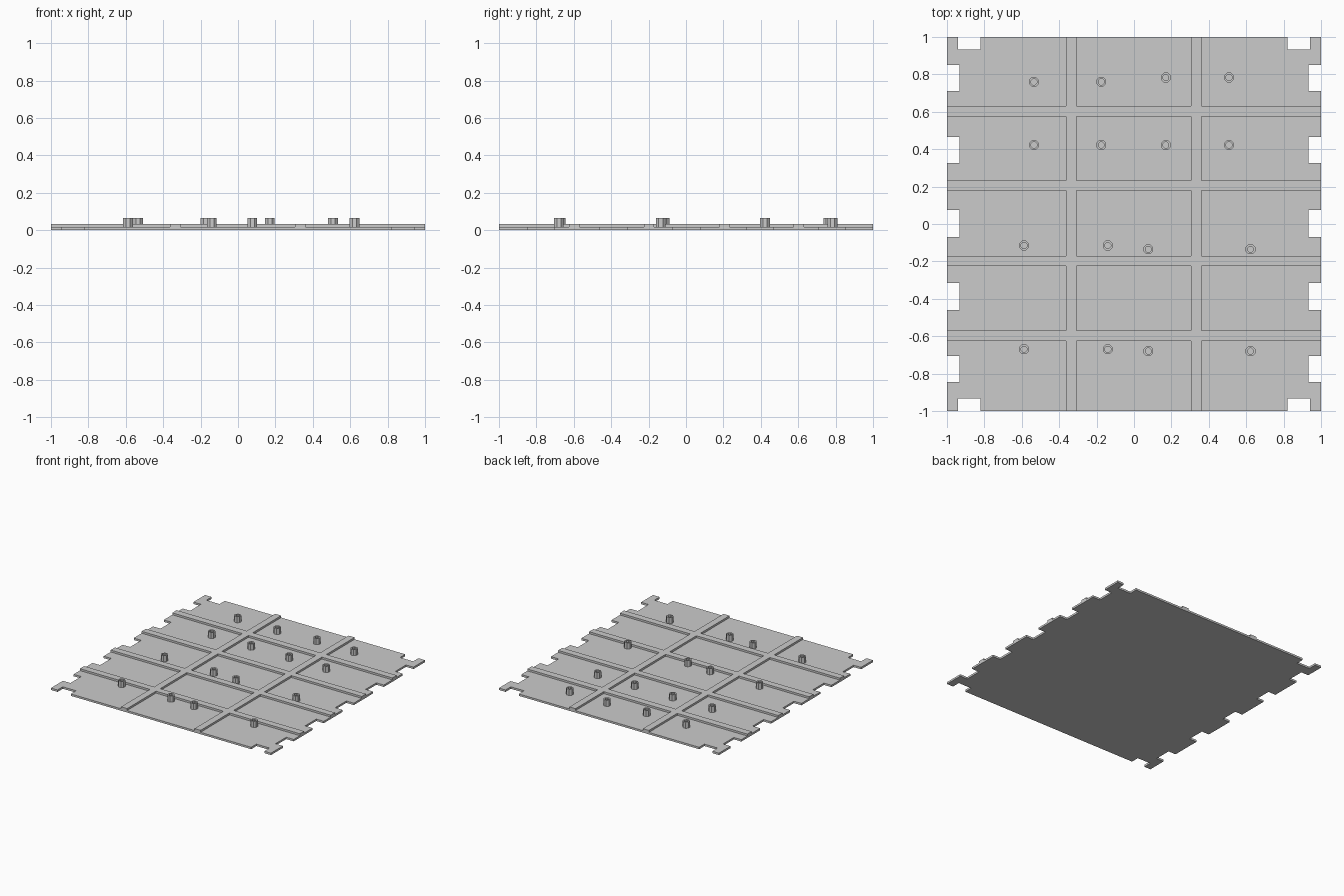
import bpy
import bmesh
import math

cube = bpy.data.objects.get("Cube")
if cube:
    bpy.data.objects.remove(cube, do_unlink=True)

grey = bpy.data.materials.new("light_grey")
grey.use_nodes = True
colour = (0.6, 0.6, 0.6, 1)
grey.diffuse_color = colour
grey.node_tree.nodes["Principled BSDF"].inputs["Base Color"].default_value = colour

PLATE_TOP, RIB_TOP, POST_TOP = 0.016, 0.032, 0.066
SIDE_NOTCHES = [(-0.845, -0.705), (-0.46, -0.315), (-0.07, 0.075), (0.325, 0.465), (0.71, 0.85)]
END_NOTCHES = [(-0.94, -0.82), (0.82, 0.94)]
NOTCH_DEPTH = 0.068
RIBS_X = [(-0.363, -0.308), (0.305, 0.36)]
RIBS_Y = [(-0.625, -0.57), (-0.225, -0.17), (0.178, 0.232), (0.575, 0.632)]


def inside(value, spans):
    return any(a < value < b for a, b in spans)


def cuts(spans, extra=()):
    return sorted({-1, 1, *extra, *(v for span in spans for v in span)})


def finish(name, bm):
    bmesh.ops.recalc_face_normals(bm, faces=bm.faces)
    mesh = bpy.data.meshes.new(name)
    bm.to_mesh(mesh)
    bm.free()
    mesh.materials.append(grey)
    obj = bpy.data.objects.new(name, mesh)
    bpy.context.collection.objects.link(obj)
    return obj


def slab(name, xs, ys, keep, z0, z1):
    """Extrude the kept cells of a grid into one clean slab."""
    bm = bmesh.new()
    grid = [[bm.verts.new((x, y, z0)) for y in ys] for x in xs]
    for i in range(len(xs) - 1):
        for j in range(len(ys) - 1):
            if keep((xs[i] + xs[i + 1]) / 2, (ys[j] + ys[j + 1]) / 2):
                bm.faces.new((grid[i][j], grid[i + 1][j], grid[i + 1][j + 1], grid[i][j + 1]))
    bmesh.ops.delete(bm, geom=[v for v in bm.verts if not v.link_faces], context='VERTS')
    result = bmesh.ops.extrude_face_region(bm, geom=bm.faces[:], use_keep_orig=True)
    top = [g for g in result["geom"] if isinstance(g, bmesh.types.BMVert)]
    bmesh.ops.translate(bm, verts=top, vec=(0, 0, z1 - z0))
    return finish(name, bm)


# Base plate with notched edges
def is_plate(x, y):
    side = abs(x) > 1 - NOTCH_DEPTH and inside(y, SIDE_NOTCHES)
    end = abs(y) > 1 - NOTCH_DEPTH and inside(x, END_NOTCHES)
    return not (side or end)


inner = (NOTCH_DEPTH - 1, 1 - NOTCH_DEPTH)
slab("base_plate", cuts(END_NOTCHES, inner), cuts(SIDE_NOTCHES, inner), is_plate, 0, PLATE_TOP)

# Raised rib lattice
slab("rib_lattice", cuts(RIBS_X), cuts(RIBS_Y),
     lambda x, y: inside(x, RIBS_X) or inside(y, RIBS_Y), PLATE_TOP, RIB_TOP)


# Hollow mounting posts
def post(name, x, y, sides=8, outer=0.028, bore=0.017):
    bm = bmesh.new()
    rings = []
    for radius, z in ((outer, PLATE_TOP), (outer, POST_TOP), (bore, POST_TOP), (bore, PLATE_TOP)):
        angles = [math.tau * (k + 0.5) / sides for k in range(sides)]
        rings.append([bm.verts.new((x + radius * math.cos(a), y + radius * math.sin(a), z))
                      for a in angles])
    for low, high in zip(rings, rings[1:]):
        for k in range(sides):
            n = (k + 1) % sides
            bm.faces.new((low[k], low[n], high[n], high[k]))
    # Open at the foot, so turn the walls outward by hand
    obj = finish(name, bm)
    if next(p for p in obj.data.polygons if abs(p.normal.z) > 0.9).normal.z < 0:
        obj.data.flip_normals()


POST_GROUPS = [
    ((-0.535, -0.175), (0.76, 0.422)),
    ((0.17, 0.508), (0.783, 0.422)),
    ((-0.588, -0.14), (-0.115, -0.67)),
    ((0.077, 0.623), (-0.135, -0.68)),
]
for group, (px, py) in enumerate(POST_GROUPS, 1):
    for number, (x, y) in enumerate(((a, b) for a in px for b in py), 1):
        post(f"post_{group}_{number}", x, y)
